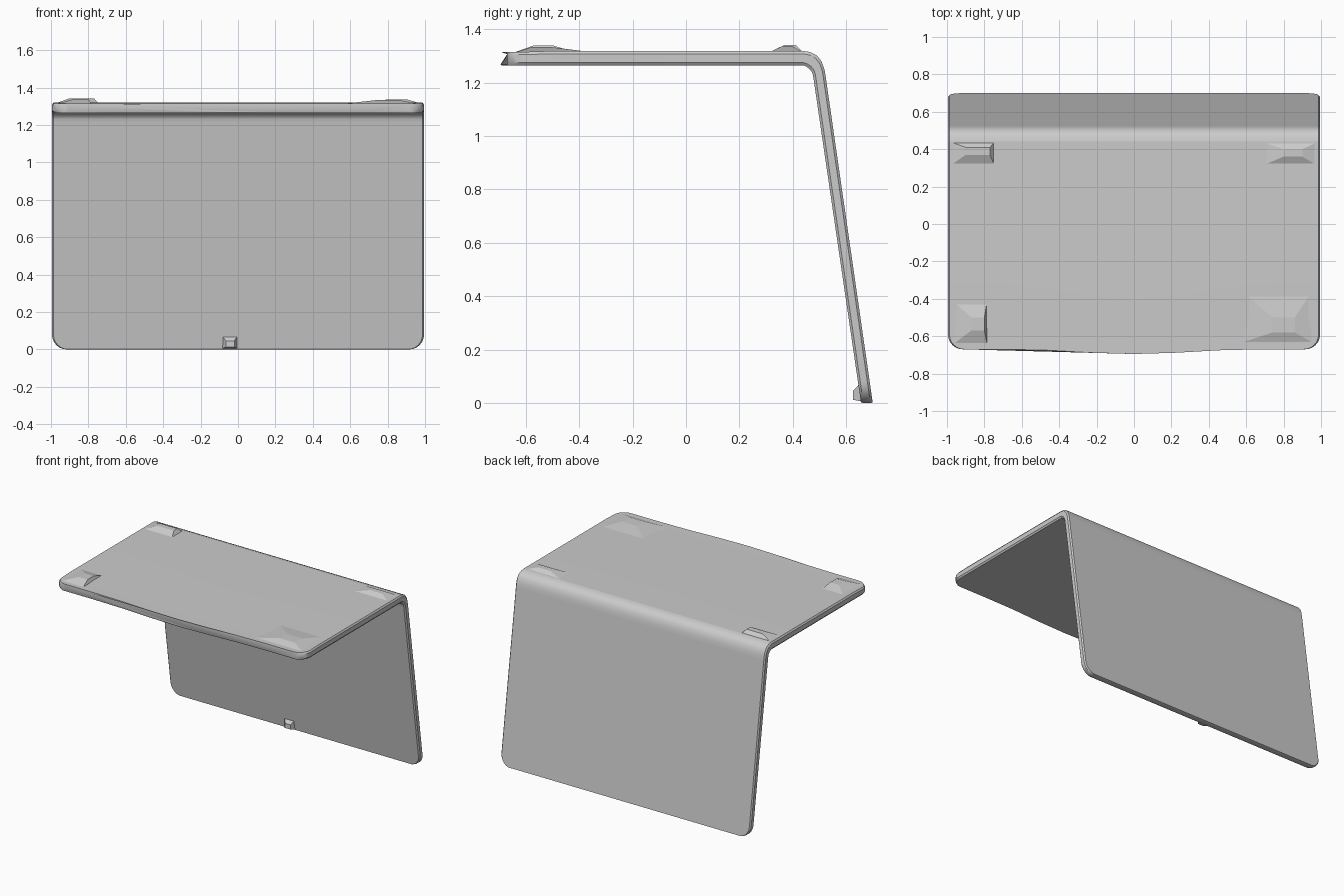
import bpy, bmesh, math

if "Cube" in bpy.data.objects:
    bpy.data.objects.remove(bpy.data.objects["Cube"])

XS = [-1, -0.75, -0.5, -0.25, 0, 0.25, 0.5, 0.75, 1]
RIM = 0.008


def make_object(name, bm, smooth=True):
    bmesh.ops.recalc_face_normals(bm, faces=bm.faces)
    mesh = bpy.data.meshes.new(name)
    bm.to_mesh(mesh)
    bm.free()
    ob = bpy.data.objects.new(name, mesh)
    bpy.context.collection.objects.link(ob)
    bpy.ops.object.select_all(action='DESELECT')
    ob.select_set(True)
    bpy.context.view_layer.objects.active = ob
    if smooth:
        bpy.ops.object.shade_smooth_by_angle(angle=math.radians(30))
    return ob


def loft(name, stations, cap_first=False, cap_last=False, bulge=None):
    """Skin sections (half width, outer (y, z), inner (y, z)) with chamfered rims."""
    bm = bmesh.new()
    rings = []
    for w, outer, inner in stations:
        flat = w - RIM
        pts = [(x * flat, 0) for x in XS] + [(w, 0.2), (w, 0.8)]
        pts += [(x * flat, 1) for x in reversed(XS)] + [(-w, 0.8), (-w, 0.2)]
        ring = []
        for x, t in pts:
            y = outer[0] + (inner[0] - outer[0]) * t
            z = outer[1] + (inner[1] - outer[1]) * t
            if bulge:
                y -= bulge(x, y)
            ring.append(bm.verts.new((x, y, z)))
        rings.append(ring)
    n = len(rings[0])
    for a, b in zip(rings, rings[1:]):
        for i in range(n):
            j = (i + 1) % n
            bm.faces.new((a[i], a[j], b[j], b[i]))
    if cap_first:
        bm.faces.new(rings[0])
    if cap_last:
        bm.faces.new(rings[-1])
    return make_object(name, bm)


def frustum(name, base, top):
    """Faceted block joining a base loop to a top loop."""
    bm = bmesh.new()
    a = [bm.verts.new(p) for p in base]
    b = [bm.verts.new(p) for p in top]
    for i in range(4):
        j = (i + 1) % 4
        bm.faces.new((a[i], a[j], b[j], b[i]))
    bm.faces.new(a)
    bm.faces.new(b)
    return make_object(name, bm, smooth=False)


def rect(x0, x1, y0, y1, z):
    return [(x0, y0, z), (x1, y0, z), (x1, y1, z), (x0, y1, z)]


def corner(r, steps=6):
    """Distance from the edge and width inset along a rounded corner."""
    for i in range(steps + 1):
        a = math.pi / 2 * i / steps
        yield r * (1 - math.cos(a)), r * (1 - math.sin(a))


# Keyboard half, lying flat with a gently bowed front edge
def front_bow(x, y):
    across = math.cos(min(abs(x) / 0.65, 1) * math.pi / 2) ** 2
    return 0.025 * across * max(0, min(1, (-0.5 - y) / 0.17))


TOP, UNDER = 1.319, 1.265
base = [(0.995 - inset, (-0.67 + d, TOP - 0.003), (-0.67 + d, UNDER + (0.005 if d == 0 else 0)))
        for d, inset in corner(0.08)]
base += [(0.995, (-0.5, TOP), (-0.5, UNDER)), (0.995, (0.44, TOP), (0.44, UNDER))]
loft("base_slab", base, cap_first=True, bulge=front_bow)

# Rounded hinge that turns the slab down into the lid
hinge = [((0.44, TOP), (0.44, UNDER)), ((0.465, 1.315), (0.452, 1.26)),
         ((0.49, 1.303), (0.464, 1.25)), ((0.508, 1.28), (0.472, 1.24)),
         ((0.519, 1.25), (0.475, 1.232)), ((0.524, 1.22), (0.478, 1.215))]
loft("hinge_spine", [(0.995, o, i) for o, i in hinge])


# Lid half, leaning outwards towards the ground
def lid_station(z, inset, tip=0.0):
    f = (1.22 - z) / 1.22
    return (0.995 - inset, (0.524 + 0.176 * f - tip, z), (0.478 + 0.178 * f + tip, z - 0.005 * (1 - f)))


lid = [lid_station(1.22, 0), lid_station(0.65, 0)]
lid += [lid_station(d, inset, 0.006 if d == 0 else 0) for d, inset in reversed(list(corner(0.08)))]
loft("lid_panel", lid, cap_last=True)

# Faceted foot pads on the slab: base rectangle, top rectangle, height
pads = {
    "rear_left_foot": ((-0.985, -0.745, 0.31, 0.44), (-0.90, -0.77, 0.37, 0.41), 1.342),
    "rear_right_foot": ((0.68, 0.985, 0.31, 0.44), (0.80, 0.90, 0.36, 0.40), 1.337),
    "front_left_foot": ((-0.97, -0.785, -0.645, -0.41), (-0.87, -0.80, -0.57, -0.50), 1.340),
    "front_right_foot": ((0.56, 0.965, -0.64, -0.34), (0.74, 0.86, -0.58, -0.50), 1.333),
}
for name, (bottom, top, z) in pads.items():
    frustum(name, rect(*bottom, TOP - 0.006), rect(*top, z))

# Small latch nub at the lower edge of the lid
frustum("latch_nub",
        [(-0.09, 0.67, 0.003), (0.003, 0.67, 0.003), (0.003, 0.66, 0.082), (-0.09, 0.66, 0.082)],
        [(-0.065, 0.625, 0.012), (-0.02, 0.625, 0.012), (-0.02, 0.626, 0.045), (-0.065, 0.626, 0.045)])
